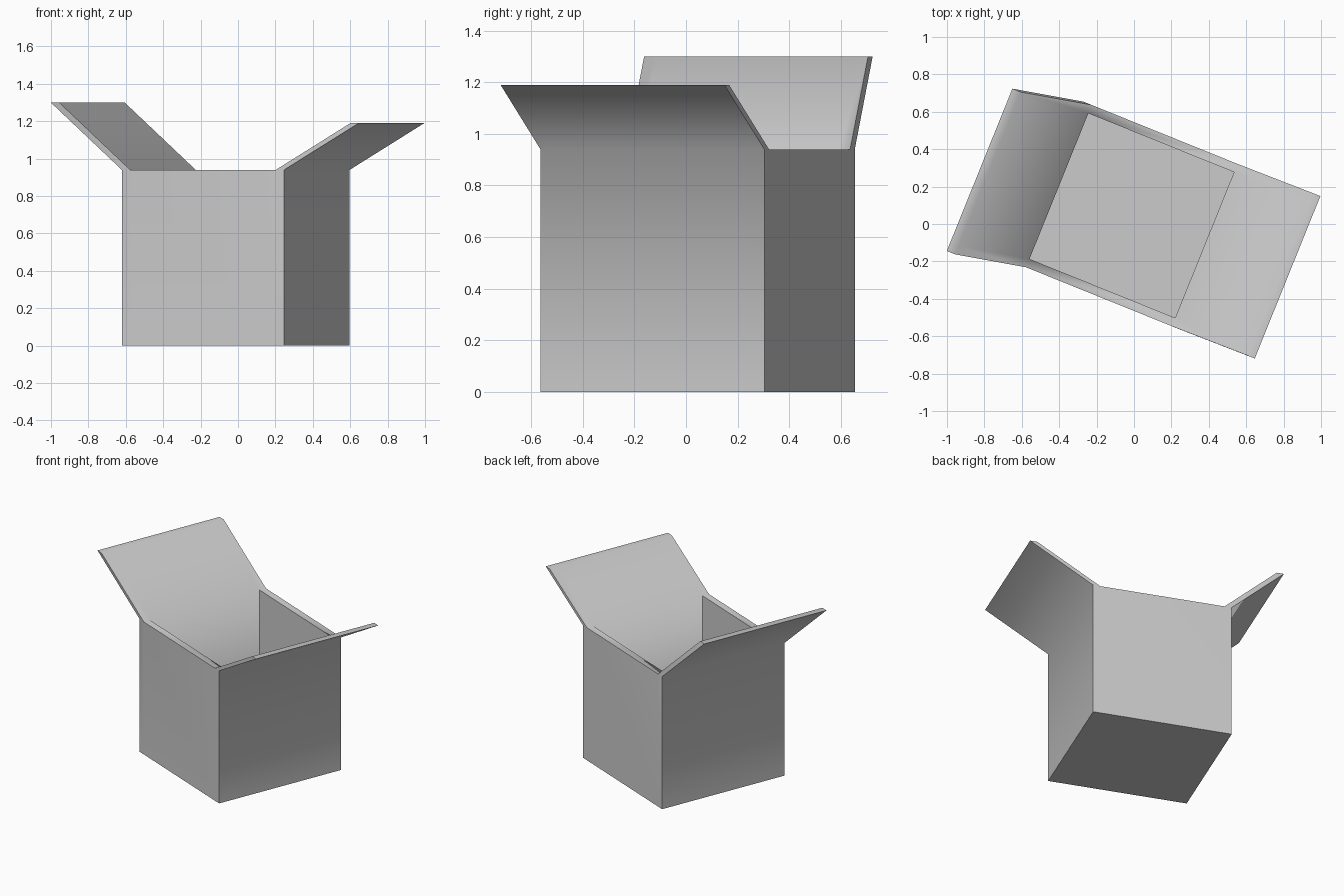
import bpy, bmesh, math
from mathutils import Matrix, Vector

cube = bpy.data.objects.get("Cube")
if cube:
    bpy.data.objects.remove(cube, do_unlink=True)

HALF = 0.468      # half the outer width
INNER = 0.42      # half the inner width
HEIGHT = 0.94
FLOOR = 0.05

# Plain grey material
grey = bpy.data.materials.new("light_grey")
grey.use_nodes = True
colour = (0.6, 0.6, 0.6, 1)
grey.diffuse_color = colour
grey.node_tree.nodes["Principled BSDF"].inputs["Base Color"].default_value = colour

# Solid block, cut along the wall thickness in both directions
bm = bmesh.new()
bmesh.ops.create_cube(bm, size=1, matrix=Matrix.Translation((0, 0, HEIGHT / 2))
                      @ Matrix.Diagonal((2 * HALF, 2 * HALF, HEIGHT, 1)))
for axis in (Vector((1, 0, 0)), Vector((0, 1, 0))):
    for side in (-1, 1):
        bmesh.ops.bisect_plane(bm, geom=bm.verts[:] + bm.edges[:] + bm.faces[:],
                               plane_co=axis * side * INNER, plane_no=axis)


def pull(faces, offset):
    """Extrude faces by an offset and remove the faces left behind."""
    result = bmesh.ops.extrude_face_region(bm, geom=faces)
    verts = [g for g in result["geom"] if isinstance(g, bmesh.types.BMVert)]
    bmesh.ops.translate(bm, verts=verts, vec=offset)
    left = [f for f in faces if f.is_valid]
    if left:
        bmesh.ops.delete(bm, geom=left, context='FACES')


def top_faces(rule):
    bm.normal_update()
    return [f for f in bm.faces if f.normal.z > 0.9
            and abs(f.calc_center_median().z - HEIGHT) < 0.001
            and rule(f.calc_center_median())]


# Two opposite flaps leaning outwards, the taller one slightly skewed
pull(top_faces(lambda c: c.x < -INNER), (-0.378, -0.078, 0.36))
pull(top_faces(lambda c: c.x > INNER), (0.428, 0.006, 0.25))
# Hollow interior
pull(top_faces(lambda c: max(abs(c.x), abs(c.y)) < INNER), (0, 0, FLOOR - HEIGHT))
bmesh.ops.recalc_face_normals(bm, faces=bm.faces[:])

mesh = bpy.data.meshes.new("open_box")
bm.to_mesh(mesh)
bm.free()
mesh.materials.append(grey)
box = bpy.data.objects.new("open_box", mesh)
bpy.context.collection.objects.link(box)
box.location = (-0.012, 0.045, 0)
box.rotation_euler.z = math.radians(-22)

# Soft creases at the flaps, sharp corners elsewhere
bpy.ops.object.select_all(action='DESELECT')
box.select_set(True)
bpy.context.view_layer.objects.active = box
bpy.ops.object.shade_smooth_by_angle(angle=math.radians(65))
